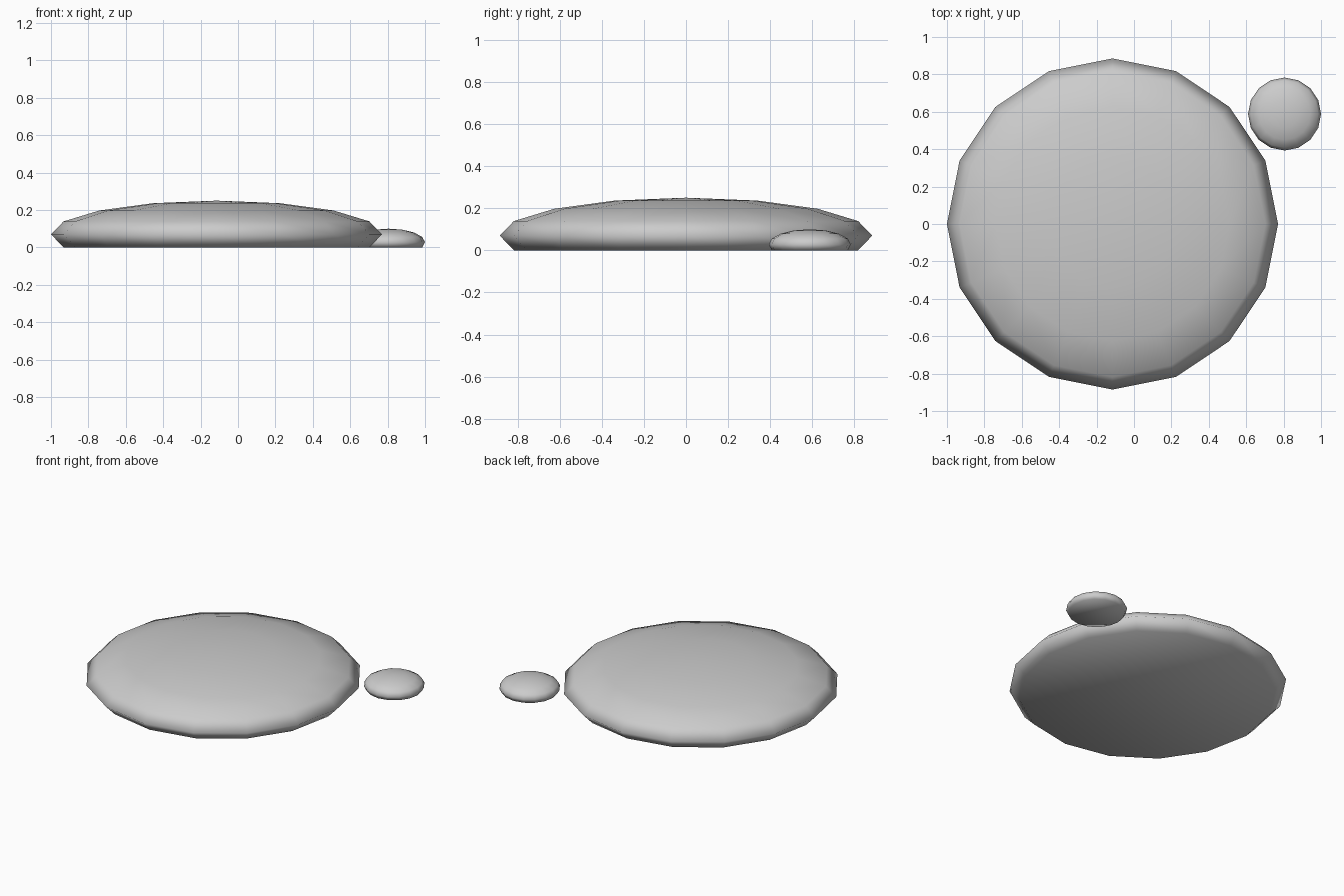
import bpy, bmesh

if "Cube" in bpy.data.objects:
    bpy.data.objects.remove(bpy.data.objects["Cube"])

def flat_dome(name, x, y, radius, height):
    """Squashed low-poly sphere with its underside flattened onto the ground."""
    mid = 0.28 * height
    half = height - mid
    bm = bmesh.new()
    bmesh.ops.create_uvsphere(bm, u_segments=16, v_segments=8, radius=1)
    for v in bm.verts:
        low = v.co.z < -0.3
        v.co.x *= radius
        v.co.y *= radius
        v.co.z = 0 if low else mid + half * v.co.z
    # merge the flattened underside into one cap
    under = [f for f in bm.faces if all(v.co.z < 1e-5 for v in f.verts)]
    bmesh.ops.dissolve_faces(bm, faces=under, use_verts=True)
    bmesh.ops.recalc_face_normals(bm, faces=bm.faces)
    for f in bm.faces:
        f.smooth = True
    mesh = bpy.data.meshes.new(name)
    bm.to_mesh(mesh)
    bm.free()
    obj = bpy.data.objects.new(name, mesh)
    obj.location = (x, y, 0)
    bpy.context.collection.objects.link(obj)
    return obj

# large dome and its small neighbour
flat_dome("large_dome", -0.115, 0, 0.885, 0.25)
flat_dome("small_dome", 0.805, 0.588, 0.195, 0.1)
